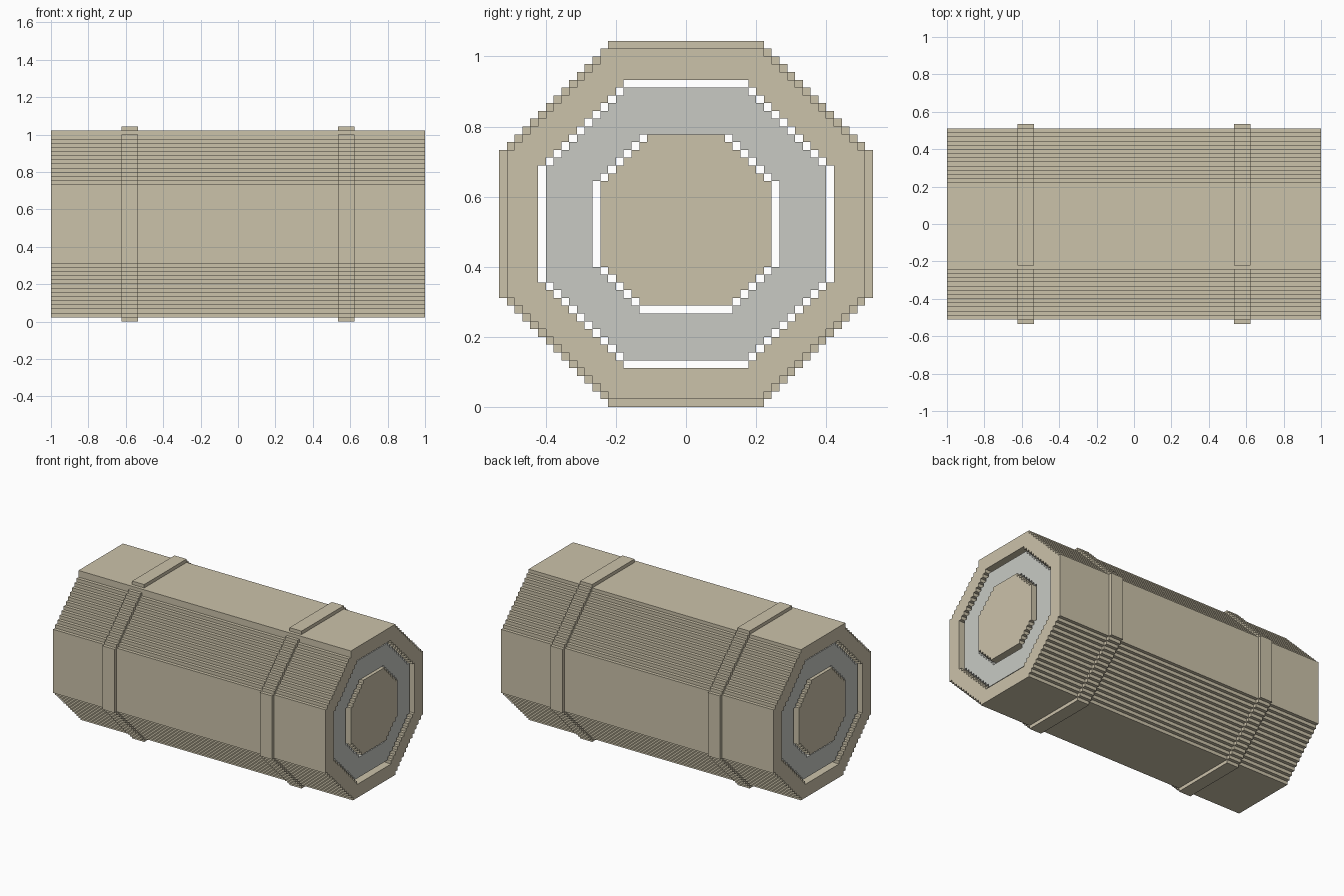
import bpy
import bmesh
from mathutils import Matrix

if "Cube" in bpy.data.objects:
    bpy.data.objects.remove(bpy.data.objects["Cube"], do_unlink=True)

U = 2 / 90  # one grid step


def make_material(name, rgb):
    mat = bpy.data.materials.new(name)
    mat.use_nodes = True
    color = (*rgb, 1)
    mat.diffuse_color = color
    mat.node_tree.nodes["Principled BSDF"].inputs["Base Color"].default_value = color
    return mat


tan = make_material("warm tan", (0.60, 0.54, 0.40))
gray = make_material("pale gray", (0.58, 0.59, 0.55))


def stepped_octagon(half, low, high, steps_low, steps_high):
    """Octagon outline in grid steps whose diagonals are staircases."""
    side = []
    for i in range(steps_low):
        w = half - steps_low + i
        side += [(w, low + i), (w, low + i + 1)]
    side.append((half, low + steps_low))
    for i in range(steps_high):
        w, z = half - i, high - steps_high + i
        side += [(w, z), (w - 1, z)]
    side.append((half - steps_high, high))
    # drop repeated corners, then mirror
    side = list(dict.fromkeys(side))
    return side + [(-y, z) for y, z in reversed(side)]


def extrude_profile(name, outlines, x0, x1, mat):
    """Fill the outlines (later ones are holes) and extrude along x."""
    curve = bpy.data.curves.new(name + "_profile", "CURVE")
    curve.dimensions = "2D"
    curve.fill_mode = "BOTH"
    curve.extrude = (x1 - x0) * U / 2
    for outline in outlines:
        spline = curve.splines.new("POLY")
        spline.points.add(len(outline) - 1)
        for p, (y, z) in zip(spline.points, outline):
            p.co = (y * U, z * U, 0, 1)
        spline.use_cyclic_u = True
    helper = bpy.data.objects.new(name + "_helper", curve)
    mesh = bpy.data.meshes.new_from_object(helper)
    bpy.data.objects.remove(helper)
    bpy.data.curves.remove(curve)
    # profile (x, y, depth) becomes (y, z, x)
    turn = Matrix(((0, 0, 1, 0), (1, 0, 0, 0), (0, 1, 0, 0), (0, 0, 0, 1)))
    mesh.transform(Matrix.Translation(((x0 + x1) * U / 2, 0, 0)) @ turn)
    bm = bmesh.new()
    bm.from_mesh(mesh)
    bmesh.ops.remove_doubles(bm, verts=bm.verts, dist=U / 50)
    bmesh.ops.recalc_face_normals(bm, faces=bm.faces)
    for f in bm.faces:
        f.smooth = False
        f.material_index = 0
    bm.to_mesh(mesh)
    bm.free()
    mesh.name = name
    mesh.materials.clear()
    mesh.materials.append(mat)
    obj = bpy.data.objects.new(name, mesh)
    bpy.context.collection.objects.link(obj)
    return obj


# Outer shell, with its front top edge one step wider
shell = stepped_octagon(23, 1, 46, 13, 13)
edge = shell.index((-10, 46))
shell[edge:edge + 3] = [(-11, 46)]
extrude_profile("outer_shell", [shell, stepped_octagon(19, 5, 42, 11, 11)], -45, 45, tan)

# Recessed ring and flush core, separated by narrow gaps
extrude_profile("recessed_ring", [stepped_octagon(18, 6, 41, 10, 10),
                                  stepped_octagon(12, 12, 35, 6, 6)], -44, 44, gray)
extrude_profile("core", [stepped_octagon(11, 13, 35, 5, 6)], -45, 45, tan)

# Two raised bands around the shell
for name, x in (("left_band", 24), ("right_band", -28)):
    extrude_profile(name, [stepped_octagon(24, 0, 47, 14, 14),
                           stepped_octagon(21, 3, 44, 12, 12)], x, x + 4, tan)
